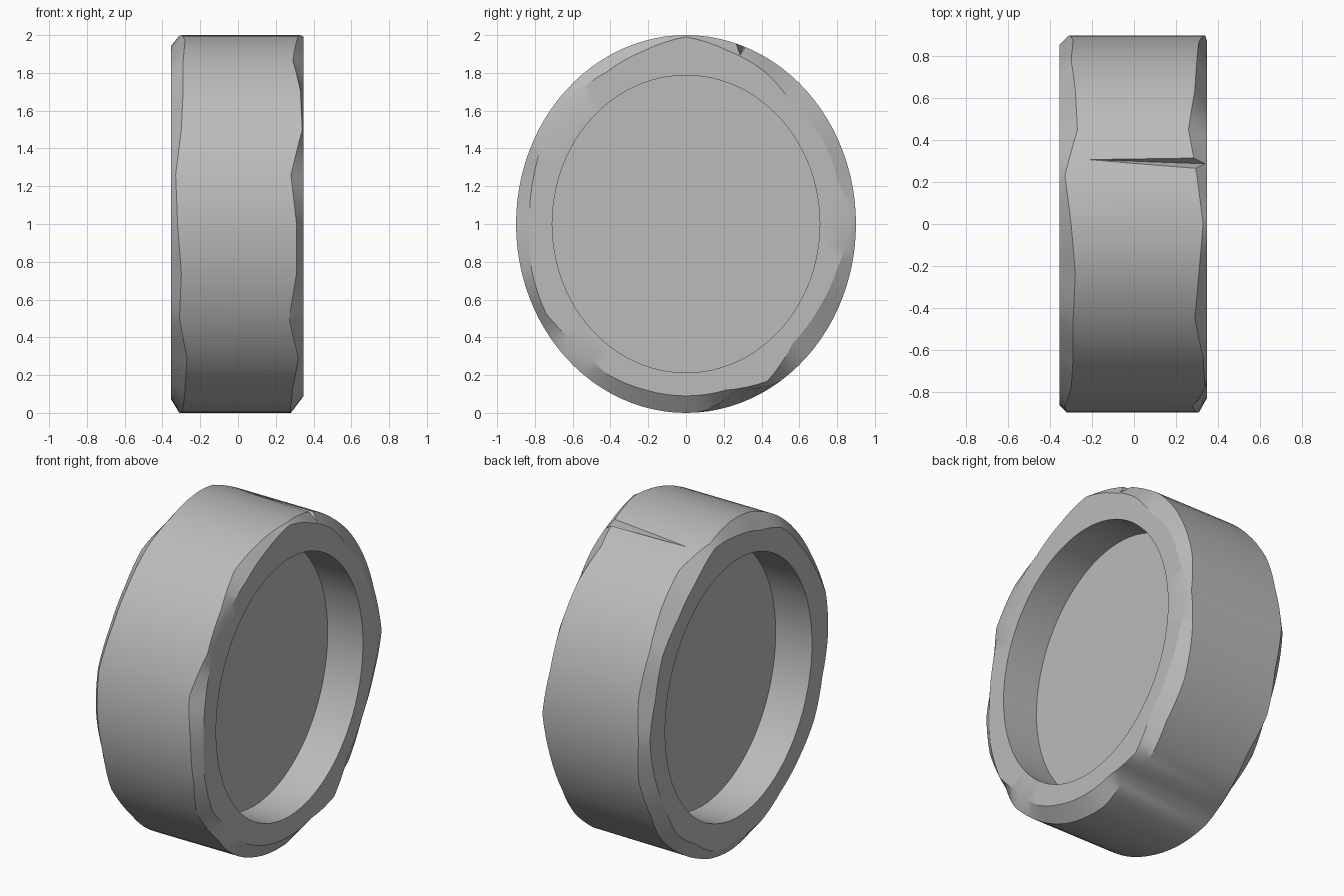
import bpy
import bmesh
from math import sin, cos, radians, tau

cube = bpy.data.objects.get("Cube")
if cube:
    bpy.data.objects.remove(cube, do_unlink=True)

# Plain grey stone
stone = bpy.data.materials.new("grey_stone")
stone.use_nodes = True
grey = (0.5, 0.5, 0.5, 1)
stone.diffuse_color = grey
stone.node_tree.nodes["Principled BSDF"].inputs["Base Color"].default_value = grey

SEGMENTS = 96
HALF_DEPTH, HALF_HEIGHT = 0.9, 1.0
FACE_LEFT, FACE_RIGHT = 0.348, -0.355
RECESS, FLOOR = 0.787, 0.11

# Hewn edges in percent, evenly spaced around the wheel from the top towards the back
LEFT_RIM = [99, 95, 93, 89, 92, 92, 97, 92, 90, 89, 96, 91,
            91, 91, 92, 90, 95, 94, 92, 93, 95, 95, 93, 95]
LEFT_EDGE = [33, 30, 26, 29, 30, 31, 34, 31, 29, 30, 27, 28,
             28, 28, 29, 32, 27, 31, 31, 28, 34, 33, 29, 31]
RIGHT_RIM = [93, 97, 92, 91, 94, 92, 95, 93, 91, 94, 92, 95,
             92, 93, 91, 92, 94, 93, 96, 97, 93, 92, 94, 91]
RIGHT_EDGE = [30, 33, 27, 28, 30, 29, 31, 29, 31, 28, 30, 32,
              31, 29, 28, 27, 31, 30, 32, 33, 30, 29, 29, 28]


def around(values, i):
    """Blend the percent list linearly at segment i."""
    place = i / SEGMENTS * len(values)
    k = int(place)
    f = place - k
    a, b = values[k % len(values)], values[(k + 1) % len(values)]
    return (a + (b - a) * f) / 100


def point(x, radius, i):
    t = tau * i / SEGMENTS
    return (x, HALF_DEPTH * radius * sin(t), 1 + HALF_HEIGHT * radius * cos(t))


def chip(i):
    """Tread radius, lowered where the lower back edge is broken away."""
    degrees = 360 * i / SEGMENTS
    return 1 - 0.07 * max(0, 1 - abs(degrees - 161) / 13)


def section(i):
    return [
        point(FLOOR, RECESS, i),
        point(FACE_LEFT, RECESS, i),
        point(FACE_LEFT, min(around(LEFT_RIM, i), chip(i) - 0.005), i),
        point(around(LEFT_EDGE, i), chip(i), i),
        point(-around(RIGHT_EDGE, i), 1, i),
        point(FACE_RIGHT, around(RIGHT_RIM, i), i),
        point(FACE_RIGHT, RECESS, i),
        point(-FLOOR, RECESS, i),
    ]


# Wheel: hewn rim with a round recess in both sides
bm = bmesh.new()
rows = [[bm.verts.new(p) for p in section(i)] for i in range(SEGMENTS)]
for i, row in enumerate(rows):
    following = rows[(i + 1) % SEGMENTS]
    for j in range(len(row) - 1):
        bm.faces.new((row[j], row[j + 1], following[j + 1], following[j]))
bm.faces.new([row[0] for row in rows])
bm.faces.new([row[-1] for row in rows])
bmesh.ops.recalc_face_normals(bm, faces=bm.faces)
mesh = bpy.data.meshes.new("stone_wheel")
bm.to_mesh(mesh)
bm.free()
mesh.materials.append(stone)
wheel = bpy.data.objects.new("stone_wheel", mesh)
bpy.context.collection.objects.link(wheel)

# Crack: a tapering wedge cut across the top of the tread
bm = bmesh.new()
for corner in ((-0.29, 0.31, 1.945), (0.4, 0.24, 2.0), (0.4, 0.34, 1.97), (0.4, 0.285, 1.89)):
    bm.verts.new(corner)
bmesh.ops.convex_hull(bm, input=bm.verts)
bmesh.ops.recalc_face_normals(bm, faces=bm.faces)
crack_mesh = bpy.data.meshes.new("crack_cutter")
bm.to_mesh(crack_mesh)
bm.free()
crack_mesh.materials.append(stone)
cutter = bpy.data.objects.new("crack_cutter", crack_mesh)
cutter.hide_render = True
bpy.context.collection.objects.link(cutter)

cut = wheel.modifiers.new("crack", "BOOLEAN")
cut.operation = "DIFFERENCE"
cut.solver = "EXACT"
cut.object = cutter
bpy.ops.object.select_all(action="DESELECT")
bpy.context.view_layer.objects.active = wheel
wheel.select_set(True)
bpy.ops.object.modifier_apply(modifier=cut.name)
bpy.data.objects.remove(cutter, do_unlink=True)

bpy.ops.object.shade_smooth_by_angle(angle=radians(25))
